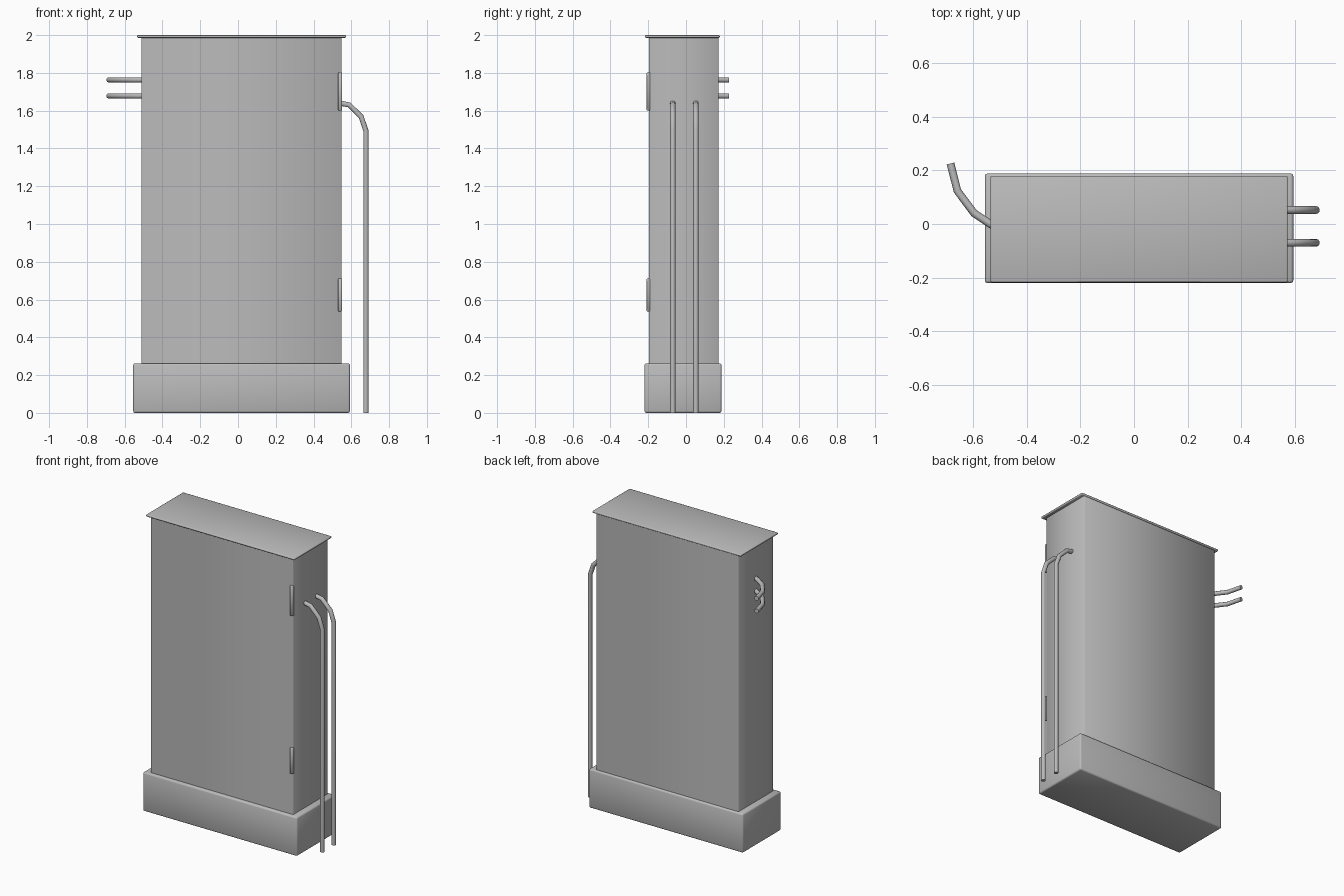
import bpy
import bmesh
import math
from mathutils import Vector

cube = bpy.data.objects.get("Cube")
if cube:
    bpy.data.objects.remove(cube, do_unlink=True)

GREY = (0.5, 0.5, 0.5, 1.0)
metal = bpy.data.materials.new("grey_metal")
metal.use_nodes = True
metal.diffuse_color = GREY
metal.node_tree.nodes["Principled BSDF"].inputs["Base Color"].default_value = GREY


def activate(obj):
    bpy.ops.object.select_all(action="DESELECT")
    obj.select_set(True)
    bpy.context.view_layer.objects.active = obj


def box(name, low, high, bevel, segments=1, upright_only=False):
    """Box between two corners with softened edges."""
    low, high = Vector(low), Vector(high)
    bm = bmesh.new()
    bmesh.ops.create_cube(bm, size=1)
    for v in bm.verts:
        v.co = (low + high) / 2 + v.co * (high - low)
    edges = [e for e in bm.edges if not upright_only
             or abs(e.verts[0].co.z - e.verts[1].co.z) > 0.001]
    bmesh.ops.bevel(bm, geom=edges, offset=bevel, segments=segments,
                    profile=0.5, affect="EDGES")
    mesh = bpy.data.meshes.new(name)
    bm.to_mesh(mesh)
    bm.free()
    mesh.materials.append(metal)
    obj = bpy.data.objects.new(name, mesh)
    bpy.context.collection.objects.link(obj)
    activate(obj)
    bpy.ops.object.shade_smooth_by_angle(angle=math.radians(60))
    return obj


def pipe(name, points, radius):
    """Round capped pipe along a bent path."""
    curve = bpy.data.curves.new(name, "CURVE")
    curve.dimensions = "3D"
    curve.bevel_depth = radius
    curve.bevel_resolution = 3
    curve.use_fill_caps = True
    spline = curve.splines.new("POLY")
    spline.points.add(len(points) - 1)
    for target, p in zip(spline.points, points):
        target.co = (*p, 1)
    curve.materials.append(metal)
    obj = bpy.data.objects.new(name, curve)
    bpy.context.collection.objects.link(obj)
    activate(obj)
    bpy.ops.object.convert(target="MESH")
    bpy.ops.object.shade_smooth_by_angle(angle=math.radians(50))


# Cabinet: plinth, body and thin overhanging lid
box("plinth", (-0.555, -0.22, 0), (0.593, 0.188, 0.262), 0.01, 2)
box("cabinet_body", (-0.512, -0.197, 0.25), (0.549, 0.172, 1.99), 0.003, 1, True)
box("lid", (-0.534, -0.217, 1.986), (0.572, 0.179, 2.0), 0.005, 2)

# Door hinges on the front edge
for name, bottom, top in (("lower_hinge", 0.537, 0.712), ("upper_hinge", 1.6, 1.803)):
    box(name, (0.53, -0.208, bottom), (0.551, -0.19, top), 0.003)

# Tall pipes running down to the ground
down = ((0.53, 1.642), (0.59, 1.63), (0.652, 1.568), (0.677, 1.495), (0.677, 0))
for name, y in (("front_down_pipe", -0.07), ("back_down_pipe", 0.052)):
    pipe(name, [(x, y, z) for x, z in down], 0.0145)

# Short pipes bending towards the back
short = ((-0.48, -0.03), (-0.535, 0), (-0.595, 0.04), (-0.657, 0.123), (-0.683, 0.225))
for name, z in (("lower_side_pipe", 1.678), ("upper_side_pipe", 1.763)):
    pipe(name, [(x, y, z) for x, y in short], 0.0145)
